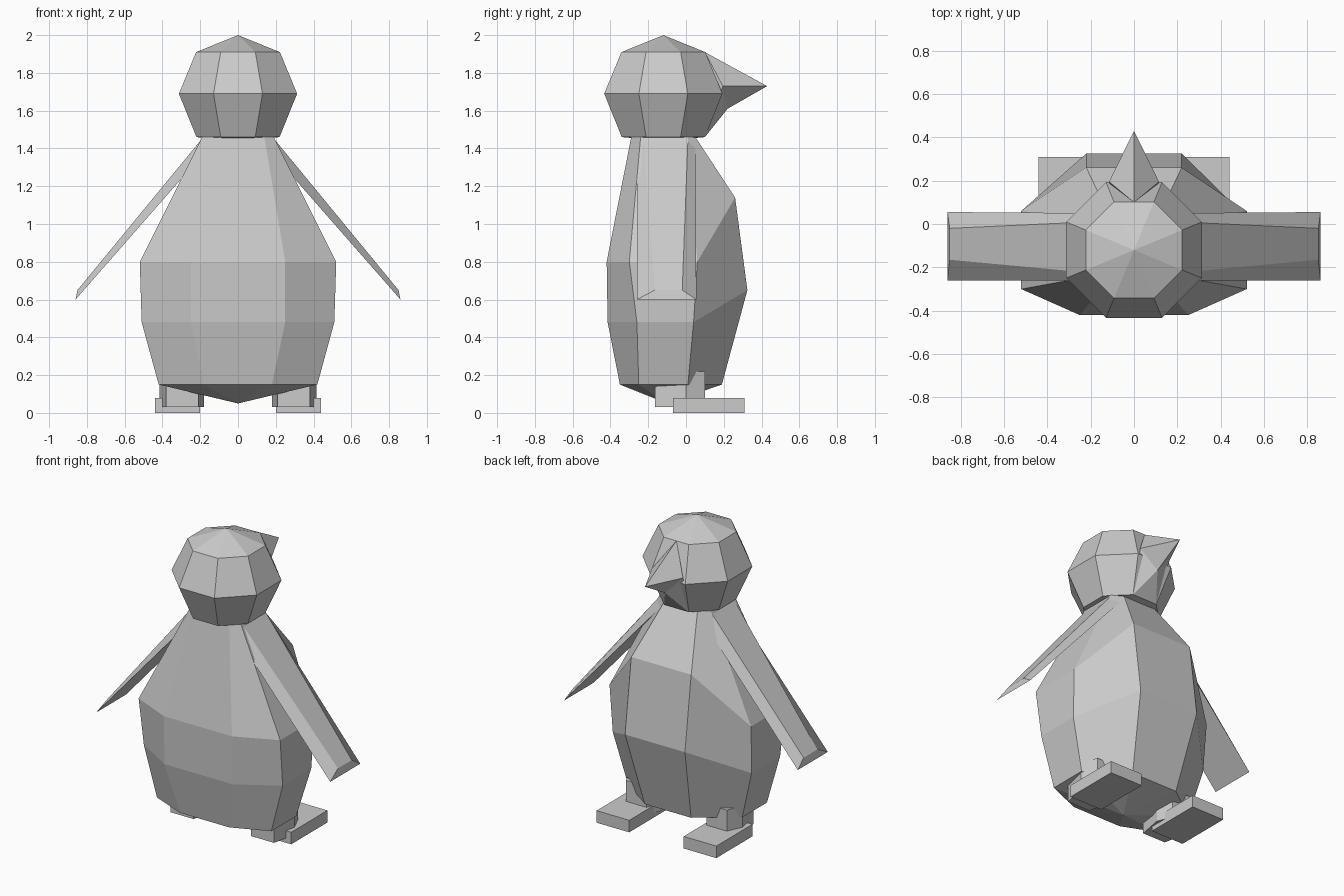
import bpy, bmesh
from mathutils import Vector

if "Cube" in bpy.data.objects:
    bpy.data.objects.remove(bpy.data.objects["Cube"])


def finish(bm, name):
    bmesh.ops.recalc_face_normals(bm, faces=bm.faces)
    me = bpy.data.meshes.new(name)
    bm.to_mesh(me)
    bm.free()
    ob = bpy.data.objects.new(name, me)
    bpy.context.collection.objects.link(ob)
    return ob


def loft(name, rings, bottom=None, top=None):
    """Skin closed rings; ends become a fan to a pole or a flat cap."""
    bm = bmesh.new()
    loops = [[bm.verts.new(p) for p in ring] for ring in rings]
    n = len(loops[0])
    for a, b in zip(loops, loops[1:]):
        for i in range(n):
            j = (i + 1) % n
            bm.faces.new((a[i], a[j], b[j], b[i]))
    for loop, pole in ((loops[0], bottom), (loops[-1], top)):
        if pole:
            v = bm.verts.new(pole)
            for i in range(n):
                bm.faces.new((loop[i], loop[(i + 1) % n], v))
        else:
            bm.faces.new(loop)
    return finish(bm, name)


def hull(name, pts):
    bm = bmesh.new()
    for p in pts:
        bm.verts.new(p)
    bmesh.ops.convex_hull(bm, input=bm.verts)
    return finish(bm, name)


def mirrored(half):
    """Complete a right-hand half ring with its mirror image."""
    return list(half) + [(-x, y, z) for x, y, z in reversed(half)]


# Body: eight-sided rings that rise over the belly
body = [
    [(.18, -.35, .15), (.42, -.25, .15), (.42, .01, .15), (.17, .19, .15)],
    [(.25, -.415, .48), (.51, -.26, .48), (.51, .04, .48), (.22, .325, .65)],
    [(.25, -.42, .80), (.52, -.30, .80), (.52, .06, .80), (.22, .26, 1.14)],
    [(.14, -.29, 1.46), (.19, -.24, 1.46), (.19, .01, 1.46), (.12, .05, 1.46)],
]
loft("body", [mirrored(r) for r in body], bottom=(0, -.10, .05))

# Head: octagonal rings with a pointed crown
HY = -.12


def octagon(w, z):
    c = w * .414
    return mirrored([(c, HY - w, z), (w, HY - c, z), (w, HY + c, z), (c, HY + w, z)])


loft("head", [octagon(w, z) for w, z in ((.22, 1.46), (.313, 1.69), (.222, 1.91))],
     bottom=(0, HY, 1.44), top=(0, HY, 2.0))

# Beak and the chin wedge under it
cheeks = [(.115, .195, 1.73), (-.115, .195, 1.73)]
hull("beak", cheeks + [(0, .10, 1.91), (0, .43, 1.73), (0, .22, 1.61), (0, .05, 1.68)])
hull("chin", cheeks + [(0, .22, 1.61), (.09, .10, 1.46), (-.09, .10, 1.46), (0, .05, 1.68)])

for s, side in ((1, "right"), (-1, "left")):
    # Flipper: narrow outer face, wider inner face
    root = [(.20, -.225, 1.44), (.20, .01, 1.44), (.15, .05, 1.41), (.15, -.26, 1.41)]
    tip = [(.85, -.165, .65), (.85, -.02, .65), (.86, .055, .60), (.86, -.26, .60)]
    loft("flipper_" + side, [[(s * x, y, z) for x, y, z in r] for r in (root, tip)])

    # Leg: short six-sided post
    leg = [(.21, -.165), (.38, -.165), (.415, 0), (.37, .10), (.22, .10), (.18, 0)]
    loft("leg_" + side, [[(s * x, y, z) for x, y in leg] for z in (.03, .22)])

    # Foot: flat slab
    foot = [(.20, -.07), (.44, -.07), (.44, .31), (.20, .31)]
    loft("foot_" + side, [[(s * x, y, z) for x, y in foot] for z in (0, .08)])
